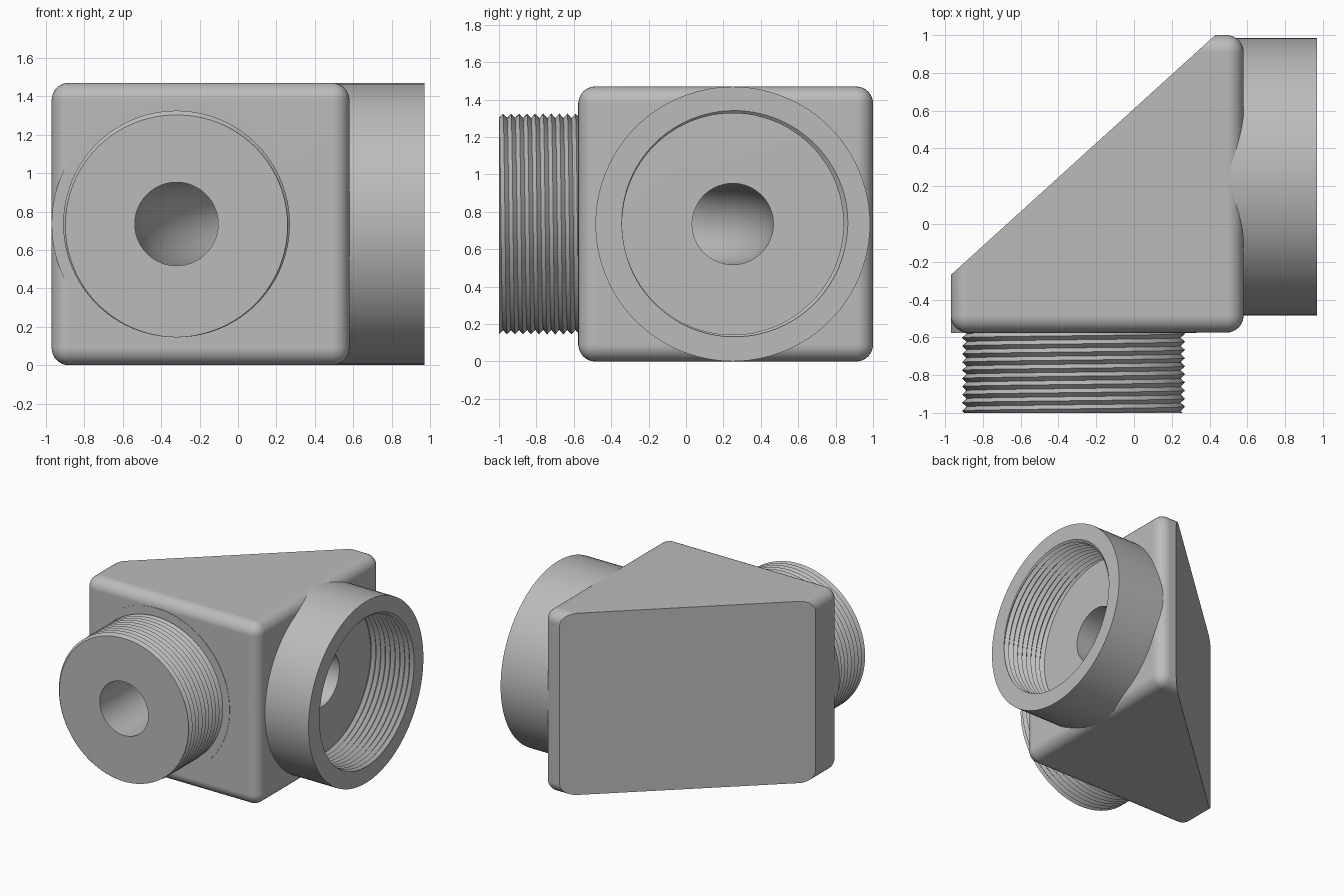
import bpy
import bmesh
from math import sin, cos, pi, radians
from mathutils import Vector, Matrix

if "Cube" in bpy.data.objects:
    bpy.data.objects.remove(bpy.data.objects["Cube"])

GREY = bpy.data.materials.new("plain grey")
GREY.use_nodes = True
GREY.diffuse_color = (0.5, 0.5, 0.5, 1)
GREY.node_tree.nodes["Principled BSDF"].inputs["Base Color"].default_value = (0.5, 0.5, 0.5, 1)

X, Y, Z = Vector((1, 0, 0)), Vector((0, 1, 0)), Vector((0, 0, 1))
MID = 0.735          # height of both port axes
PORT_X = -0.32       # axis of the male port
PORT_Y = 0.25        # axis of the female port
FRONT, SIDE = -0.575, 0.58
BORE = 0.217
PITCH = 0.043
SEG = 96


def finish(name, bm):
    bmesh.ops.remove_doubles(bm, verts=bm.verts, dist=1e-5)
    bmesh.ops.recalc_face_normals(bm, faces=bm.faces)
    mesh = bpy.data.meshes.new(name)
    bm.to_mesh(mesh)
    bm.free()
    mesh.materials.append(GREY)
    obj = bpy.data.objects.new(name, mesh)
    bpy.context.collection.objects.link(obj)
    return obj


def activate(obj):
    bpy.ops.object.select_all(action="DESELECT")
    obj.select_set(True)
    bpy.context.view_layer.objects.active = obj


def smooth(obj):
    activate(obj)
    bpy.ops.object.shade_smooth_by_angle(angle=radians(30))
    obj.modifiers.new("even_normals", "WEIGHTED_NORMAL").keep_sharp = True


def skin(bm, rows):
    """Join successive rows of points with quads."""
    grid = [[bm.verts.new(p) for p in row] for row in rows]
    for a, b in zip(grid, grid[1:]):
        for j in range(len(a) - 1):
            bm.faces.new((a[j], a[j + 1], b[j + 1], b[j]))


def ring(centre, u, v, radius):
    """Closed circle of points; radius may depend on the turn from 0 to 1."""
    points = []
    for j in range(SEG + 1):
        t = j / SEG
        r = radius(t) if callable(radius) else radius
        points.append(centre + r * (u * cos(2 * pi * t) + v * sin(2 * pi * t)))
    return points


def thread(centre, axis, u, v, start, end, root, crest):
    """Helical V thread, clipped flat at both ends. Returns rows and a radius rule."""
    def radius_at(h, t):
        phase = ((h - start) / PITCH - t) % 1
        return root + (crest - root) * (1 - abs(2 * phase - 1))

    rows = []
    for i in range(-2, int(2 * (end - start) / PITCH) + 2):
        row = []
        for j in range(SEG + 1):
            t = j / SEG
            h = min(max(start + (i / 2 + t) * PITCH, start), end)
            r = radius_at(h, t)
            row.append(centre + axis * h + r * (u * cos(2 * pi * t) + v * sin(2 * pi * t)))
        rows.append(row)
    return rows, radius_at


# Rounded block with a plain diagonal cut across the back
bm = bmesh.new()
size = Vector((SIDE + 0.97, 1 - FRONT, 2 * MID))
middle = Vector(((SIDE - 0.97) / 2, (1 + FRONT) / 2, MID))
bmesh.ops.create_cube(bm, size=1, matrix=Matrix.Translation(middle) @ Matrix.Diagonal(size.to_4d()))
bmesh.ops.bevel(bm, geom=bm.edges[:], offset=0.09, segments=8, profile=0.5, affect="EDGES")
cut = bmesh.ops.bisect_plane(bm, geom=bm.verts[:] + bm.edges[:] + bm.faces[:],
                             plane_co=(-0.97, -0.27, 0), plane_no=(-1.27, 1.40, 0), clear_outer=True)
bmesh.ops.holes_fill(bm, edges=[e for e in bm.edges if e.is_boundary], sides=0)
body = finish("elbow_body", bm)

# Curved passage linking the two ports
bend = 0.78
hub = Vector((PORT_X + bend, PORT_Y - bend, MID))
rows = [ring(Vector((PORT_X, FRONT - 0.1, MID)), X, Z, BORE)]
for k in range(25):
    a = pi / 2 * k / 24
    out = Vector((-cos(a), sin(a), 0))
    rows.append(ring(hub + out * bend, -out, Z, BORE))
rows.append(ring(Vector((SIDE + 0.1, PORT_Y, MID)), -Y, Z, BORE))
bm = bmesh.new()
skin(bm, rows)
bmesh.ops.remove_doubles(bm, verts=bm.verts, dist=1e-5)
bmesh.ops.holes_fill(bm, edges=[e for e in bm.edges if e.is_boundary], sides=0)
passage = finish("passage_cutter", bm)
passage.hide_render = True
passage.hide_set(True)

drill = body.modifiers.new("passage", "BOOLEAN")
drill.operation = "DIFFERENCE"
drill.solver = "EXACT"
drill.object = passage
activate(body)
bpy.ops.object.modifier_apply(modifier=drill.name)
bpy.data.objects.remove(passage)
smooth(body)

# Male port: threaded outside, bored through
axis_point = Vector((PORT_X, 0, MID))
rows, radius_at = thread(axis_point, Y, Z, X, -1, FRONT, 0.567, 0.59)
bm = bmesh.new()
skin(bm, rows)
tip = axis_point - Y
skin(bm, [ring(tip, Z, X, lambda t: radius_at(-1, t)), ring(tip, Z, X, BORE),
          ring(axis_point + Y * FRONT, Z, X, BORE)])
smooth(finish("male_threaded_port", bm))

# Shallow round seat behind the male port
bm = bmesh.new()
profile = [(FRONT - 0.003, 0.55), (FRONT - 0.003, 0.65), (-0.45, 0.65), (-0.45, 0.55)]
skin(bm, [ring(axis_point + Y * h, Z, X, r) for h, r in profile])
smooth(finish("male_port_seat", bm))

# Female port: plain collar threaded inside
axis_point = Vector((0, PORT_Y, MID))
rows, radius_at = thread(axis_point, X, Y, Z, SIDE - 0.02, 0.97, 0.592, 0.617)
bm = bmesh.new()
skin(bm, rows)
rim = axis_point + X * 0.97
skin(bm, [ring(rim, Y, Z, lambda t: radius_at(0.97, t)), ring(rim, Y, Z, 0.734),
          ring(axis_point + X * 0.49, Y, Z, 0.734), ring(axis_point + X * 0.49, Y, Z, 0.63)])
smooth(finish("female_threaded_collar", bm))
